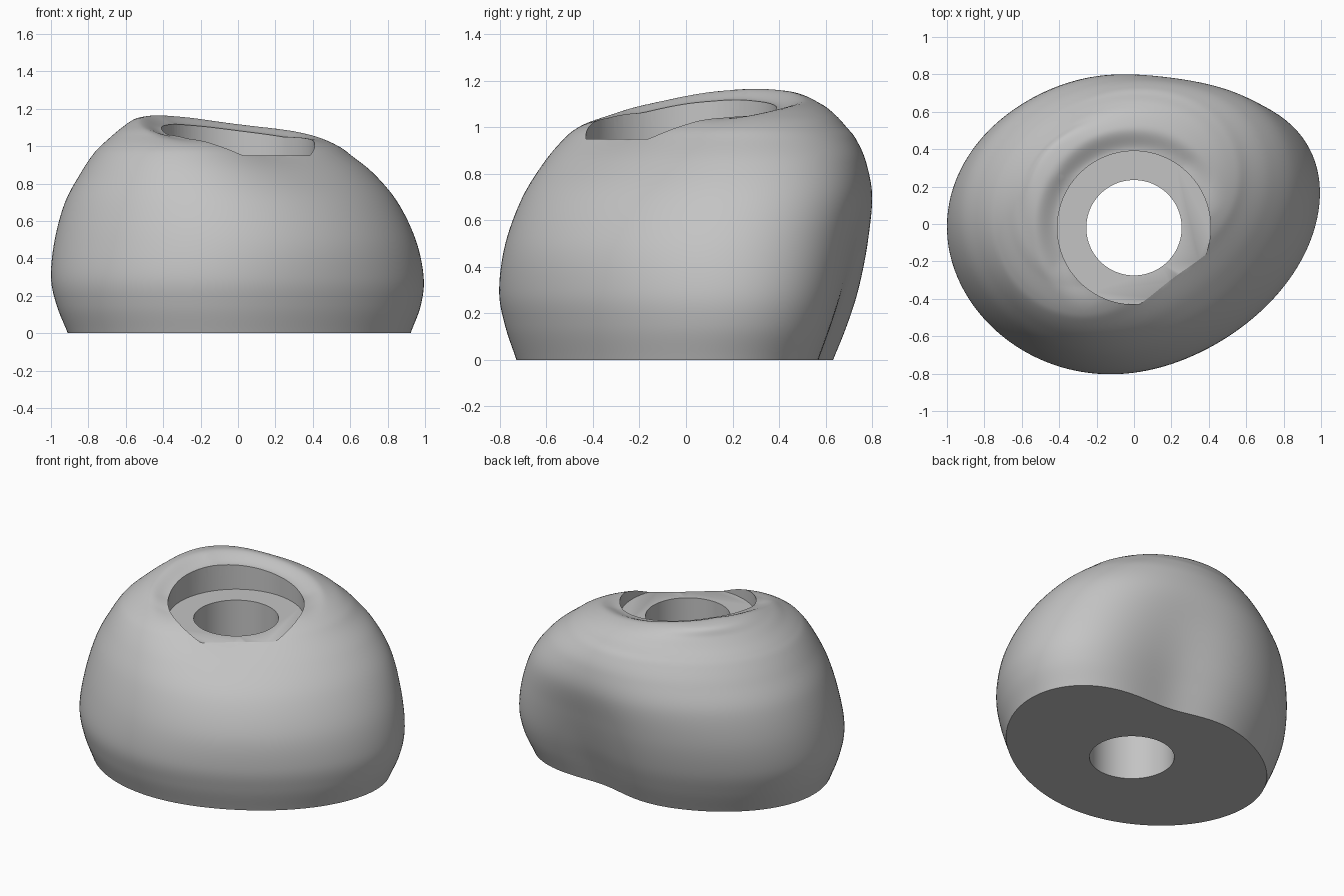
import bpy
import bmesh
from math import sin, cos, pi, radians, sqrt, exp
from mathutils import Vector

cube = bpy.data.objects.get("Cube")
if cube:
    bpy.data.objects.remove(cube, do_unlink=True)

SEGMENTS = 160
STEPS = 7
BORE = Vector((0, -0.02))
FLOOR = 0.95
UPHILL = Vector((-0.62, 0.79))
BEND = 0.08

# Cross-sections: height, x min, x max, y min, y max, skew, front flat, back dent
LEVELS = [
    (0.0, -0.91, 0.93, -0.74, 0.69, 0.12, 0.03, 0.12),
    (0.15, -0.97, 0.985, -0.79, 0.755, 0.12, 0.03, 0.13),
    (0.3, -1.0, 1.0, -0.815, 0.8, 0.11, 0.03, 0.12),
    (0.5, -0.98, 0.955, -0.785, 0.83, 0.1, 0.02, 0.09),
    (0.7, -0.925, 0.86, -0.715, 0.835, 0.12, 0.03, 0.05),
    (0.85, -0.845, 0.745, -0.64, 0.79, 0.14, 0.09, 0.02),
    (0.95, -0.78, 0.63, -0.57, 0.73, 0.15, 0.15, 0.0),
    (1.0, -0.735, 0.565, -0.515, 0.69, 0.15, 0.19, 0.0),
    (1.05, -0.68, 0.45, -0.41, 0.645, 0.18, 0.21, 0.0),
    (1.1, -0.62, 0.26, -0.28, 0.58, 0.2, 0.18, 0.0),
    (1.15, -0.54, -0.11, -0.03, 0.46, 0.2, 0.04, 0.0),
    (1.17, -0.41, -0.37, 0.22, 0.26, 0.0, 0.0, 0.0),
]


def make_material(name, value):
    mat = bpy.data.materials.new(name)
    mat.use_nodes = True
    color = (value, value, value, 1)
    mat.diffuse_color = color
    mat.node_tree.nodes["Principled BSDF"].inputs["Base Color"].default_value = color
    return mat


def blend(a, b, c, d, t):
    """Smooth curve through b and c."""
    return b + 0.5 * t * (c - a + t * (2 * a - 5 * b + 4 * c - d
                                       + t * (3 * (b - c) + d - a)))


def level_at(f):
    """Cross-section at fractional position f along the table."""
    last = len(LEVELS) - 1
    i = min(int(f), last - 1)

    def row(k):
        if k < 0:
            return [2 * p - q for p, q in zip(LEVELS[0], LEVELS[1])]
        return LEVELS[min(k, last)]
    rows = zip(row(i - 1), row(i), row(i + 1), row(i + 2))
    return [blend(*values, f - i) for values in rows]


def hollow(phi, degrees, width):
    """Soft weight around one direction."""
    off = (phi - radians(degrees) + pi) % (2 * pi) - pi
    return exp(-(off / width) ** 2)


def dip(point):
    """Lowering of the crown where it rounds over into the recess."""
    offset = point.xy - BORE
    near = min(max((0.54 - offset.length) / 0.13, 0), 1)
    side = min(max((offset.dot(UPHILL) + 0.2) / 0.3, 0), 1)
    high = min(max((point.z - 0.98) / 0.08, 0), 1)
    return 0.05 * near * near * (3 - 2 * near) * side * high


def oval_point(level, phi):
    z, x0, x1, y0, y1, skew, flat, dent = level
    u, v = cos(phi) / ((x1 - x0) / 2), sin(phi) / ((y1 - y0) / 2)
    r = sqrt((1 - skew ** 2) / (u * u - 2 * skew * u * v + v * v))
    r -= dent * hollow(phi, 69, 0.5) + flat * hollow(phi, -52, 0.8)
    x = (x0 + x1) / 2 + r * cos(phi)
    y = (y0 + y1) / 2 + r * sin(phi) + BEND * x * x
    point = Vector((x, y, z))
    point.z -= dip(point)
    return point


def build_body():
    bm = bmesh.new()
    angles = [2 * pi * i / SEGMENTS for i in range(SEGMENTS)]
    rings = []
    for k in range(STEPS * (len(LEVELS) - 1) + 1):
        level = level_at(k / STEPS)
        rings.append([bm.verts.new(oval_point(level, a)) for a in angles])
    for low, high in zip(rings, rings[1:]):
        for i in range(SEGMENTS):
            j = (i + 1) % SEGMENTS
            bm.faces.new((low[i], low[j], high[j], high[i]))
    bm.faces.new(rings[0][::-1])
    bm.faces.new(rings[-1])
    bmesh.ops.recalc_face_normals(bm, faces=bm.faces)
    mesh = bpy.data.meshes.new("rounded_body")
    bm.to_mesh(mesh)
    bm.free()
    obj = bpy.data.objects.new("rounded_body", mesh)
    bpy.context.collection.objects.link(obj)
    return obj


def cut_round(target, radius, bottom):
    """Cut a vertical round hole from the given height upward."""
    depth = 1.5 - bottom
    bpy.ops.mesh.primitive_cylinder_add(vertices=96, radius=radius, depth=depth,
                                        location=(BORE.x, BORE.y, bottom + depth / 2))
    cutter = bpy.context.object
    cutter.hide_render = True
    mod = target.modifiers.new("round_cut", 'BOOLEAN')
    mod.operation = 'DIFFERENCE'
    mod.solver = 'EXACT'
    mod.object = cutter
    bpy.ops.object.select_all(action='DESELECT')
    target.select_set(True)
    bpy.context.view_layer.objects.active = target
    bpy.ops.object.modifier_apply(modifier=mod.name)
    bpy.data.objects.remove(cutter, do_unlink=True)


# Body with a wide shallow recess and a through hole
body = build_body()
body.data.materials.append(make_material("light_gray", 0.55))
cut_round(body, 0.41, FLOOR)
cut_round(body, 0.255, -0.2)
for poly in body.data.polygons:
    poly.material_index = 0
bpy.ops.object.shade_smooth_by_angle(angle=radians(35))
